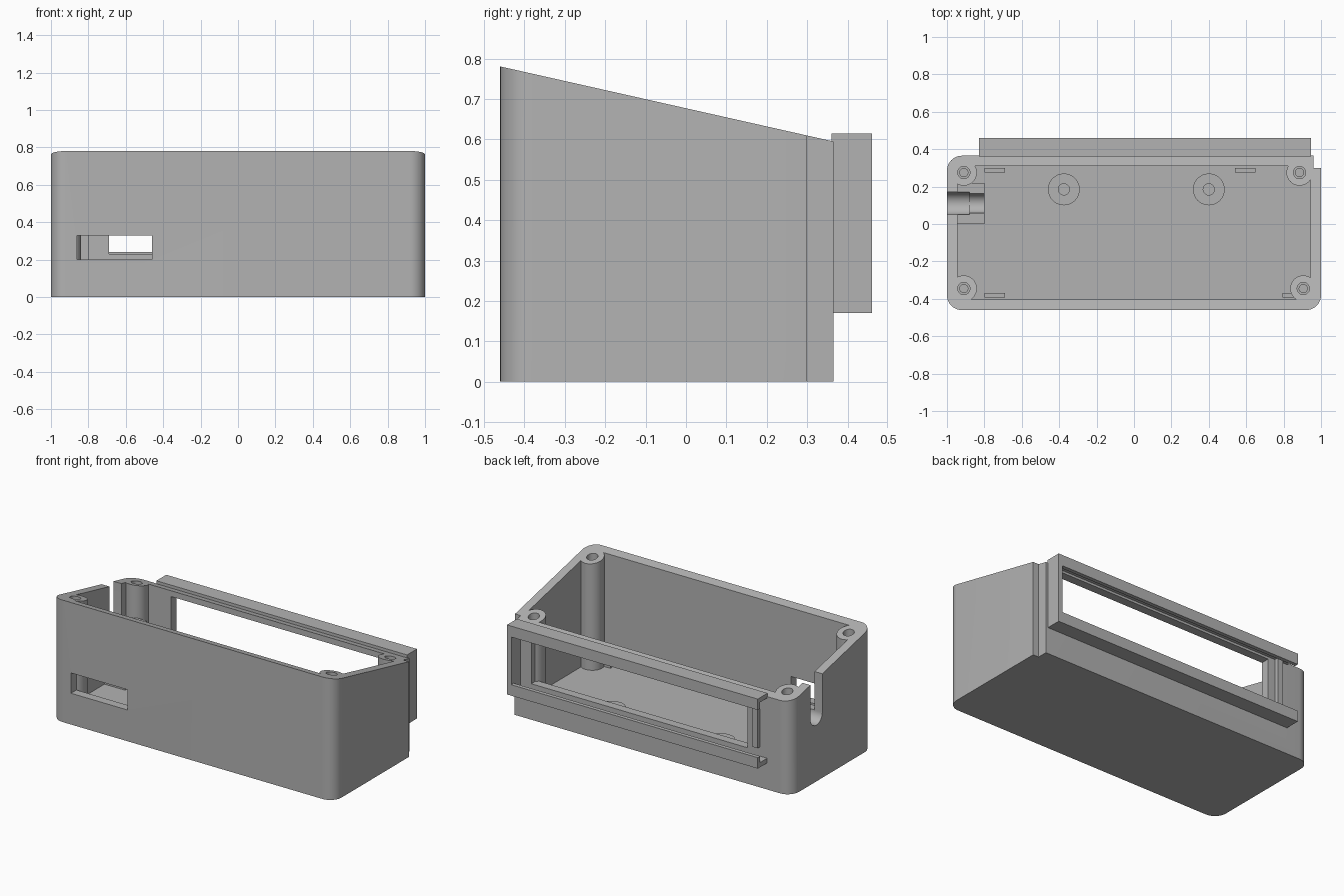
import bpy, bmesh
from math import pi, cos, sin, radians

if "Cube" in bpy.data.objects:
    bpy.data.objects.remove(bpy.data.objects["Cube"], do_unlink=True)

grey = bpy.data.materials.new("plain grey plastic")
grey.use_nodes = True
colour = (0.45, 0.45, 0.45, 1)
grey.diffuse_color = colour
bsdf = next(n for n in grey.node_tree.nodes if n.type == "BSDF_PRINCIPLED")
bsdf.inputs["Base Color"].default_value = colour


def prism(name, points, axis, lo, hi):
    """Extrude a 2D outline along an axis (the points use the other two axes in order)."""
    def place(p, h):
        co = list(p)
        co.insert("xyz".index(axis), h)
        return co
    bm = bmesh.new()
    face = bm.faces.new([bm.verts.new(place(p, lo)) for p in points])
    ext = bmesh.ops.extrude_face_region(bm, geom=[face])["geom"]
    for v in ext:
        if isinstance(v, bmesh.types.BMVert):
            v.co["xyz".index(axis)] = hi
    bmesh.ops.recalc_face_normals(bm, faces=bm.faces)
    mesh = bpy.data.meshes.new(name)
    bm.to_mesh(mesh)
    bm.free()
    mesh.materials.append(grey)
    obj = bpy.data.objects.new(name, mesh)
    bpy.context.collection.objects.link(obj)
    return obj


def box(name, x0, x1, y0, y1, z0, z1):
    return prism(name, [(x0, y0), (x1, y0), (x1, y1), (x0, y1)], "z", z0, z1)


def arc(cx, cy, r, start, end, n):
    step = radians(end - start) / n
    return [(cx + r * cos(radians(start) + i * step),
             cy + r * sin(radians(start) + i * step)) for i in range(n + 1)]


def rod(name, cx, cy, r, axis, lo, hi, n=32):
    return prism(name, arc(cx, cy, r, 0, 360, n)[:-1], axis, lo, hi)


def combine(target, tool, operation="DIFFERENCE"):
    tool.hide_render = True
    mod = target.modifiers.new("combine", "BOOLEAN")
    mod.operation = operation
    mod.solver = "EXACT"
    mod.object = tool
    bpy.context.view_layer.objects.active = target
    bpy.ops.object.modifier_apply(modifier=mod.name)
    bpy.data.objects.remove(tool, do_unlink=True)


def smooth(obj):
    bpy.ops.object.select_all(action="DESELECT")
    obj.select_set(True)
    bpy.context.view_layer.objects.active = obj
    bpy.ops.object.shade_smooth_by_angle(angle=radians(30))


# Outer body outline: three round corners and one stepped corner
R = 0.08
FRONT, BACK = -0.46, 0.365
outline = arc(-1 + R, FRONT + R, R, 180, 270, 10)
outline += arc(1 - R, FRONT + R, R, 270, 360, 10)
outline += [(1, 0.30), (0.96, 0.30), (0.96, BACK)]
outline += arc(-1 + R, BACK - R, R, 90, 180, 10)
case = prism("case_body", outline, "z", 0, 0.85)

# Cavity, back display window and front port
combine(case, box("cavity", -0.945, 0.945, -0.405, 0.31, 0.06, 1))
combine(case, box("back_window", -0.69, 0.84, 0.25, 0.5, 0.23, 0.57))
combine(case, box("front_port", -0.86, -0.46, -0.6, -0.39, 0.20, 0.33))

# Corner screw posts
posts = [(-0.91, 0.275), (0.885, 0.275), (-0.91, -0.345), (0.905, -0.345)]
for x, y in posts:
    combine(case, rod("post", x, y, 0.07, "z", 0.03, 0.84), "UNION")

# Cable support block beside the side slot
combine(case, box("cable_block", -0.96, -0.80, 0.0, 0.22, 0.03, 0.42), "UNION")

# Sloping top cut
combine(case, prism("slope", [(-0.6, 0.812), (0.6, 0.542), (0.6, 1.2), (-0.6, 1.2)],
                    "x", -1.5, 1.5))

# Stepped screw holes following the slope
for x, y in posts:
    top = 0.78 - 0.225 * (y - FRONT)
    combine(case, rod("screw_hole", x, y, 0.033, "z", top - 0.05, 1, 24))
    combine(case, rod("pilot_hole", x, y, 0.022, "z", top - 0.35, 1, 24))

# U-shaped cable slot, narrower towards the inside
for r, x0, x1 in ((0.06, -1.1, -0.88), (0.052, -0.89, -0.75)):
    profile = arc(0.11, 0.42, r, 180, 360, 20) + [(0.11 + r, 1), (0.11 - r, 1)]
    combine(case, prism("cable_slot", profile, "x", x0, x1))
smooth(case)

# Floor standoffs with screw holes
for side, x in (("right", -0.375), ("left", 0.4)):
    standoff = rod(side + "_standoff", x, 0.185, 0.085, "z", 0.05, 0.13)
    combine(standoff, rod("hole", x, 0.185, 0.03, "z", 0.07, 0.3))
    smooth(standoff)

# Small locating tabs on the floor
for i, (x, y) in enumerate([(-0.745, 0.288), (0.595, 0.288), (-0.745, -0.382), (0.85, -0.382)]):
    box("floor_tab_%d" % (i + 1), x - 0.055, x + 0.055, y - 0.012, y + 0.012, 0.05, 0.10)

# Back frame: sliding panel rails, closed at one end and open at the other
frame = box("panel_frame", -0.83, 0.945, BACK - 0.005, 0.46, 0.17, 0.615)
combine(frame, box("panel_groove", -1, 0.915, 0.3, 0.435, 0.20, 0.585))
combine(frame, box("panel_opening", -1, 0.915, 0.3, 0.6, 0.24, 0.545))

# Stop rib at the open end of the rails
box("panel_stop_rib", -0.78, -0.74, BACK - 0.005, 0.39, 0.26, 0.585)
